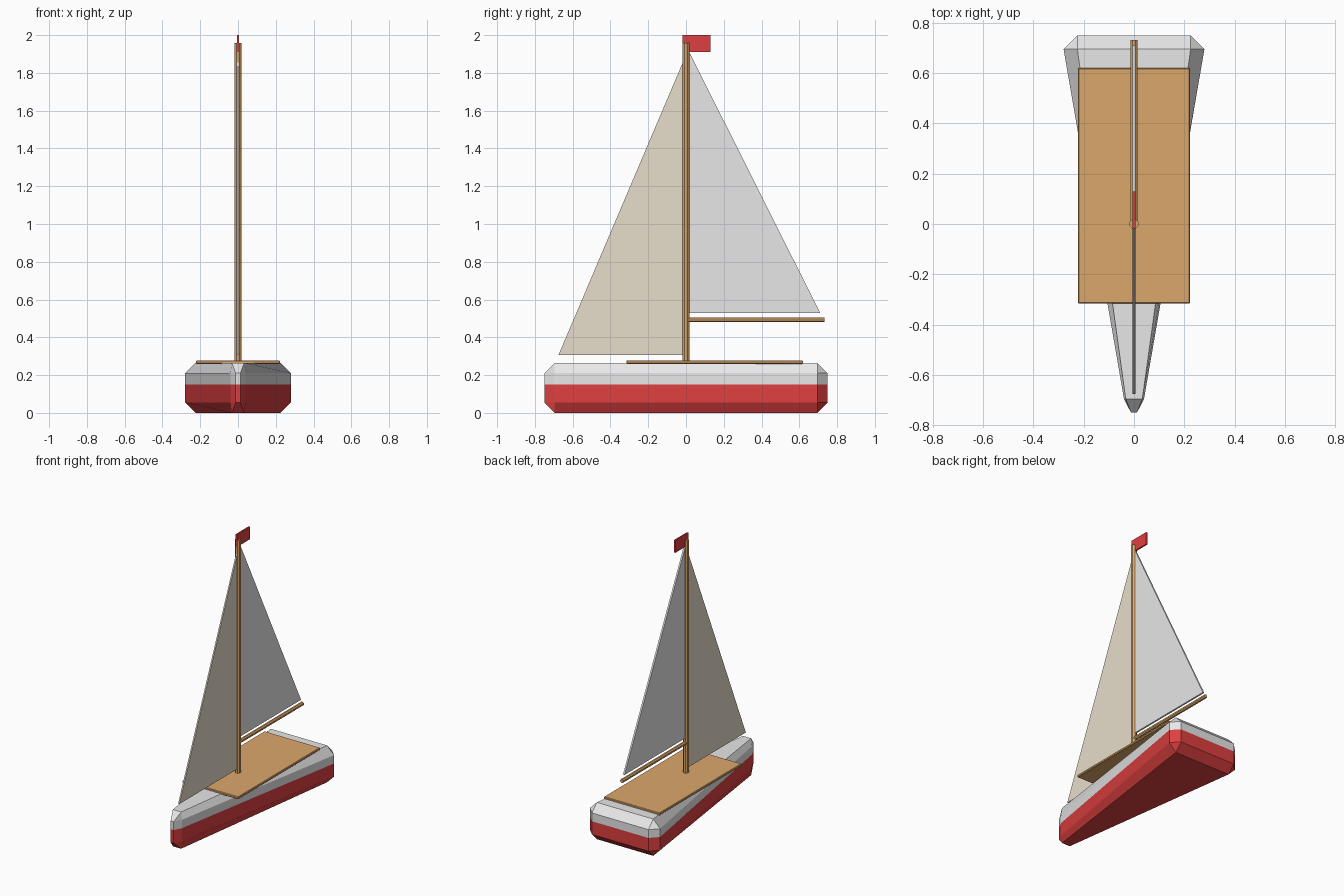
import bpy, bmesh, math
from mathutils import Matrix, Vector

cube = bpy.data.objects.get("Cube")
if cube:
    bpy.data.objects.remove(cube, do_unlink=True)


def material(name, rgb):
    m = bpy.data.materials.new(name)
    m.use_nodes = True
    m.diffuse_color = (*rgb, 1)
    m.node_tree.nodes["Principled BSDF"].inputs["Base Color"].default_value = (*rgb, 1)
    return m


white = material("white", (0.83, 0.83, 0.83))
red = material("red", (0.73, 0.05, 0.052))
wood = material("wood", (0.72, 0.39, 0.145))
cream = material("cream", (0.84, 0.77, 0.63))


def finish(name, bm, *mats):
    bmesh.ops.recalc_face_normals(bm, faces=bm.faces)
    mesh = bpy.data.meshes.new(name)
    bm.to_mesh(mesh)
    bm.free()
    for m in mats:
        mesh.materials.append(m)
    ob = bpy.data.objects.new(name, mesh)
    bpy.context.collection.objects.link(ob)
    return ob


def sheet(name, outline, thickness, mat):
    """Thin upright plate from a (y, z) outline, centred on x = 0."""
    bm = bmesh.new()
    face = bm.faces.new([bm.verts.new((-thickness / 2, y, z)) for y, z in outline])
    out = bmesh.ops.extrude_face_region(bm, geom=[face])
    moved = [v for v in out["geom"] if isinstance(v, bmesh.types.BMVert)]
    bmesh.ops.translate(bm, verts=moved, vec=(thickness, 0, 0))
    return finish(name, bm, mat)


def rod(name, start, end, radius, mat):
    """Eight-sided spar between two points."""
    a, b = Vector(start), Vector(end)
    turn = (b - a).to_track_quat("Z", "Y").to_matrix().to_4x4()
    spin = Matrix.Rotation(math.pi / 8, 4, "Z")
    bm = bmesh.new()
    bmesh.ops.create_cone(bm, cap_ends=True, segments=8, radius1=radius, radius2=radius,
                          depth=(b - a).length,
                          matrix=Matrix.Translation((a + b) / 2) @ turn @ spin)
    return finish(name, bm, mat)


# Hull: tapered, chamfered outline lofted upward, red below the waterline
HALF_WIDE = [(0.225, 0.75), (0.28, 0.695), (0.04, -0.695), (0.012, -0.75)]
HALF_CAP = [(0.225, 0.695), (0.225, 0.695), (0.033, -0.695), (0.033, -0.695)]
WATERLINE = 0.15
levels = [(0, HALF_CAP), (0.055, HALF_WIDE), (WATERLINE, HALF_WIDE),
          (0.21, HALF_WIDE), (0.265, HALF_CAP)]
bm = bmesh.new()
rings = []
for z, half in levels:
    loop = half + [(-x, y) for x, y in reversed(half)]
    rings.append([bm.verts.new((x, y, z)) for x, y in loop])
for low, high in zip(rings, rings[1:]):
    for i in range(8):
        j = (i + 1) % 8
        bm.faces.new((low[i], low[j], high[j], high[i]))
bm.faces.new(rings[0])
bm.faces.new(rings[-1])
bmesh.ops.remove_doubles(bm, verts=bm.verts, dist=0.0005)
for f in bm.faces:
    f.material_index = 1 if f.calc_center_median().z < WATERLINE else 0
finish("hull", bm, white, red)

# Deck board with slightly chamfered edges
bm = bmesh.new()
bmesh.ops.create_cube(bm, size=1)
bmesh.ops.scale(bm, verts=bm.verts, vec=(0.446, 0.936, 0.018))
bmesh.ops.translate(bm, verts=bm.verts, vec=(0, 0.152, 0.269))
deck = finish("deck", bm, wood)
bevel = deck.modifiers.new("edge", "BEVEL")
bevel.width = 0.004
bevel.segments = 1

# Spars
rod("mast", (0, 0, 0.27), (0, 0, 1.957), 0.019, wood)
rod("boom", (0, 0.01, 0.493), (0, 0.732, 0.493), 0.014, wood)

# Sails and flag
sheet("main_sail", [(0.015, 0.53), (0.71, 0.53), (0.015, 1.915)], 0.012, white)
sheet("fore_sail", [(-0.015, 0.307), (-0.675, 0.307), (-0.015, 1.86)], 0.01, cream)
sheet("flag", [(-0.018, 1.91), (0.13, 1.91), (0.13, 2.0), (-0.018, 2.0)], 0.011, red)
